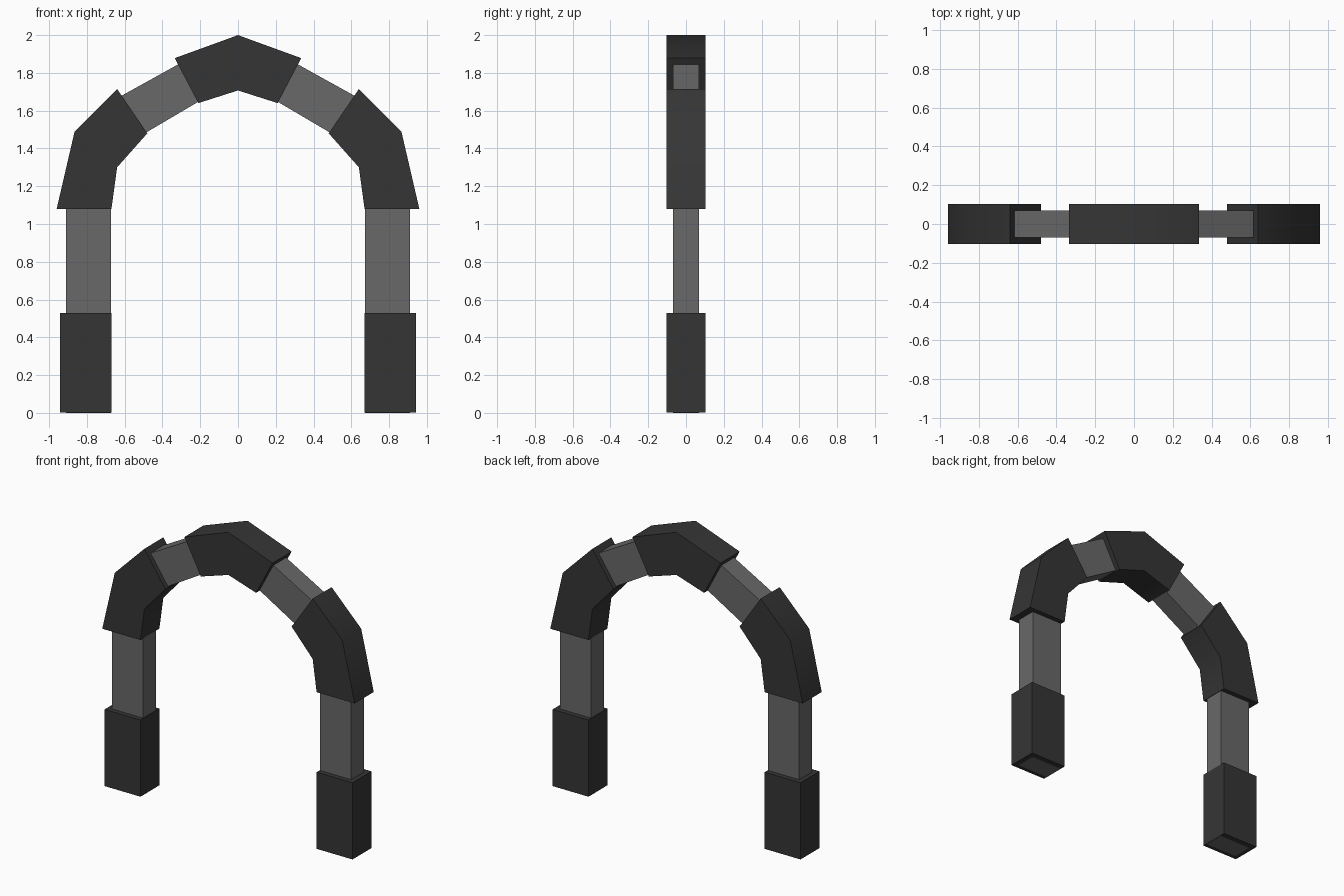
import bpy, bmesh, math

cube = bpy.data.objects.get("Cube")
if cube:
    bpy.data.objects.remove(cube, do_unlink=True)


def make_material(name, value):
    mat = bpy.data.materials.new(name)
    mat.use_nodes = True
    color = (value, value, value, 1)
    mat.diffuse_color = color
    mat.node_tree.nodes["Principled BSDF"].inputs["Base Color"].default_value = color
    return mat


dark = make_material("dark grey", 0.036)
mid = make_material("mid grey", 0.14)


def mirrored(points):
    return [(-x, z) for x, z in points]


def slab(name, profile, half_depth, mat, smooth=False):
    """Extrude a closed front outline (x, z) evenly along y."""
    bm = bmesh.new()
    verts = [bm.verts.new((x, -half_depth, z)) for x, z in profile]
    face = bm.faces.new(verts)
    new = bmesh.ops.extrude_face_region(bm, geom=[face])["geom"]
    moved = [v for v in new if isinstance(v, bmesh.types.BMVert)]
    bmesh.ops.translate(bm, verts=moved, vec=(0, 2 * half_depth, 0))
    bmesh.ops.recalc_face_normals(bm, faces=bm.faces)
    mesh = bpy.data.meshes.new(name)
    bm.to_mesh(mesh)
    bm.free()
    mesh.materials.append(mat)
    obj = bpy.data.objects.new(name, mesh)
    bpy.context.collection.objects.link(obj)
    if smooth:
        bpy.ops.object.select_all(action="DESELECT")
        obj.select_set(True)
        bpy.context.view_layer.objects.active = obj
        bpy.ops.object.shade_smooth_by_angle(angle=math.radians(45))
    return obj


# Inner core arch, running from foot to foot
outer = [(-0.91, 0), (-0.91, 1.08), (-0.83, 1.47), (-0.615, 1.68), (-0.29, 1.86)]
inner = [(-0.673, 0), (-0.673, 1.08), (-0.65, 1.31), (-0.485, 1.485), (-0.21, 1.647)]
core = (outer + [(0, 1.95)] + mirrored(outer[::-1])
        + mirrored(inner) + [(0, 1.715)] + inner[::-1])
slab("core_arch", core, 0.07, mid)

# Thicker sleeves: feet and bent shoulders on both sides
foot = [(-0.943, 0.003), (-0.943, 0.53), (-0.67, 0.53), (-0.67, 0.003)]
shoulder = [(-0.96, 1.08), (-0.865, 1.49), (-0.64, 1.715),
            (-0.48, 1.48), (-0.64, 1.30), (-0.67, 1.08)]
for part, profile in (("foot", foot), ("shoulder", shoulder)):
    slab("right_" + part, profile, 0.103, dark, part == "shoulder")
    slab("left_" + part, mirrored(profile), 0.103, dark, part == "shoulder")

# Crown sleeve at the top
crown = [(-0.335, 1.878), (0, 2), (0.335, 1.878),
         (0.21, 1.64), (0, 1.707), (-0.21, 1.64)]
slab("crown", crown, 0.104, dark, True)
